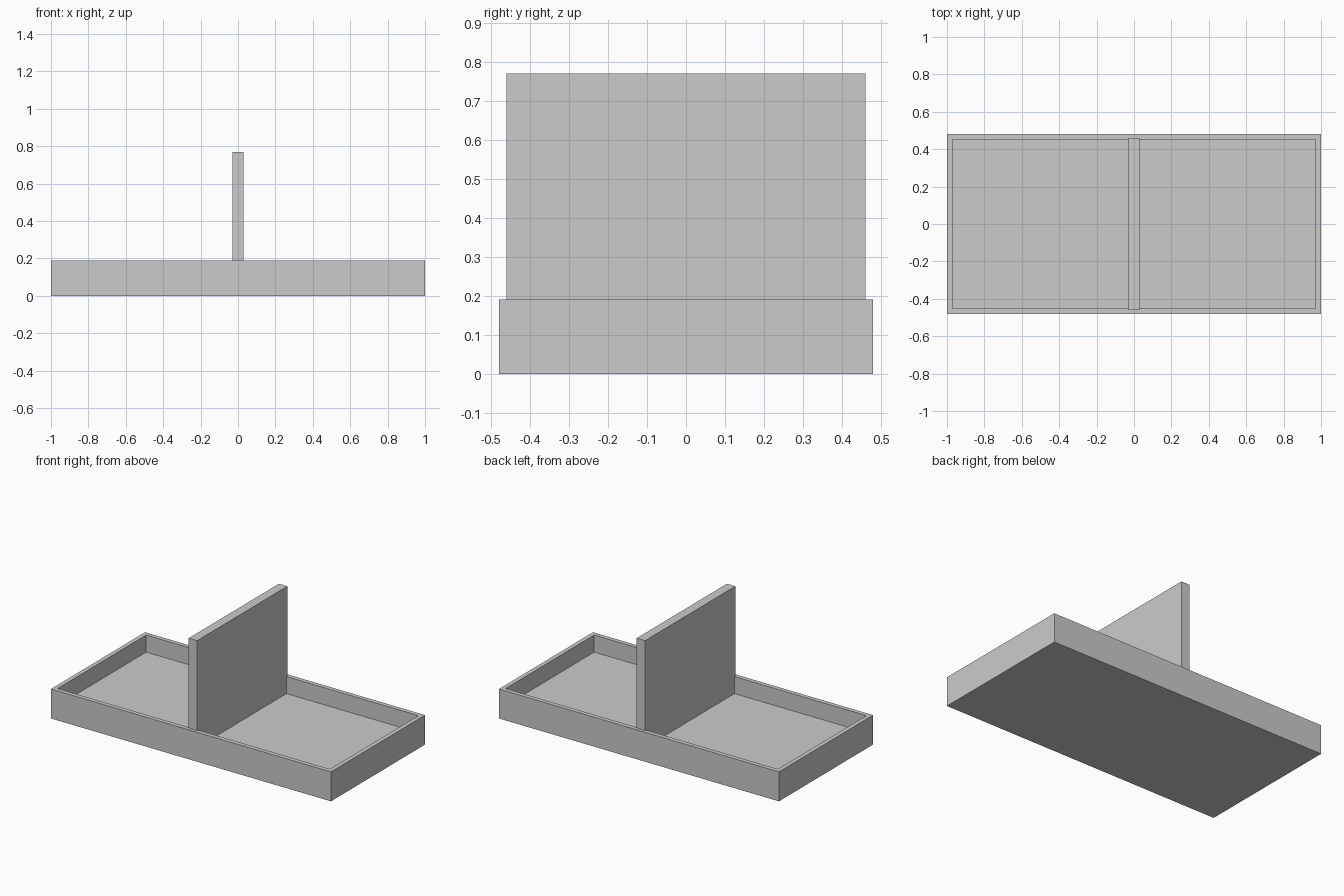
import bpy, bmesh
from mathutils import Vector

if "Cube" in bpy.data.objects:
    bpy.data.objects.remove(bpy.data.objects["Cube"])

L, W, H = 2.0, 0.96, 0.19      # tray outer size
WALL, FLOOR = 0.04, 0.08       # rim width, floor thickness


def box_bmesh(size, z0):
    bm = bmesh.new()
    bmesh.ops.create_cube(bm, size=1.0)
    bmesh.ops.scale(bm, vec=Vector(size), verts=bm.verts)
    bmesh.ops.translate(bm, vec=(0, 0, z0 + size[2] / 2), verts=bm.verts)
    return bm


def finish(bm, name):
    bmesh.ops.recalc_face_normals(bm, faces=bm.faces)
    me = bpy.data.meshes.new(name)
    bm.to_mesh(me)
    bm.free()
    ob = bpy.data.objects.new(name, me)
    bpy.context.collection.objects.link(ob)
    return ob


# Tray: box whose top is inset into a rim, then sunk to the floor
bm = box_bmesh((L, W, H), 0)
top = max(bm.faces, key=lambda f: f.calc_center_median().z)
bmesh.ops.inset_region(bm, faces=[top], thickness=WALL)
sunk = bmesh.ops.extrude_face_region(bm, geom=[top])["geom"]
verts = [g for g in sunk if isinstance(g, bmesh.types.BMVert)]
bmesh.ops.translate(bm, vec=(0, 0, FLOOR - H), verts=verts)
if top.is_valid:
    bmesh.ops.delete(bm, geom=[top], context='FACES_ONLY')
finish(bm, "tray")

# Upright panel across the middle, let into the front and back rims
finish(box_bmesh((0.06, 0.92, 0.77 - FLOOR), FLOOR), "divider_panel")
